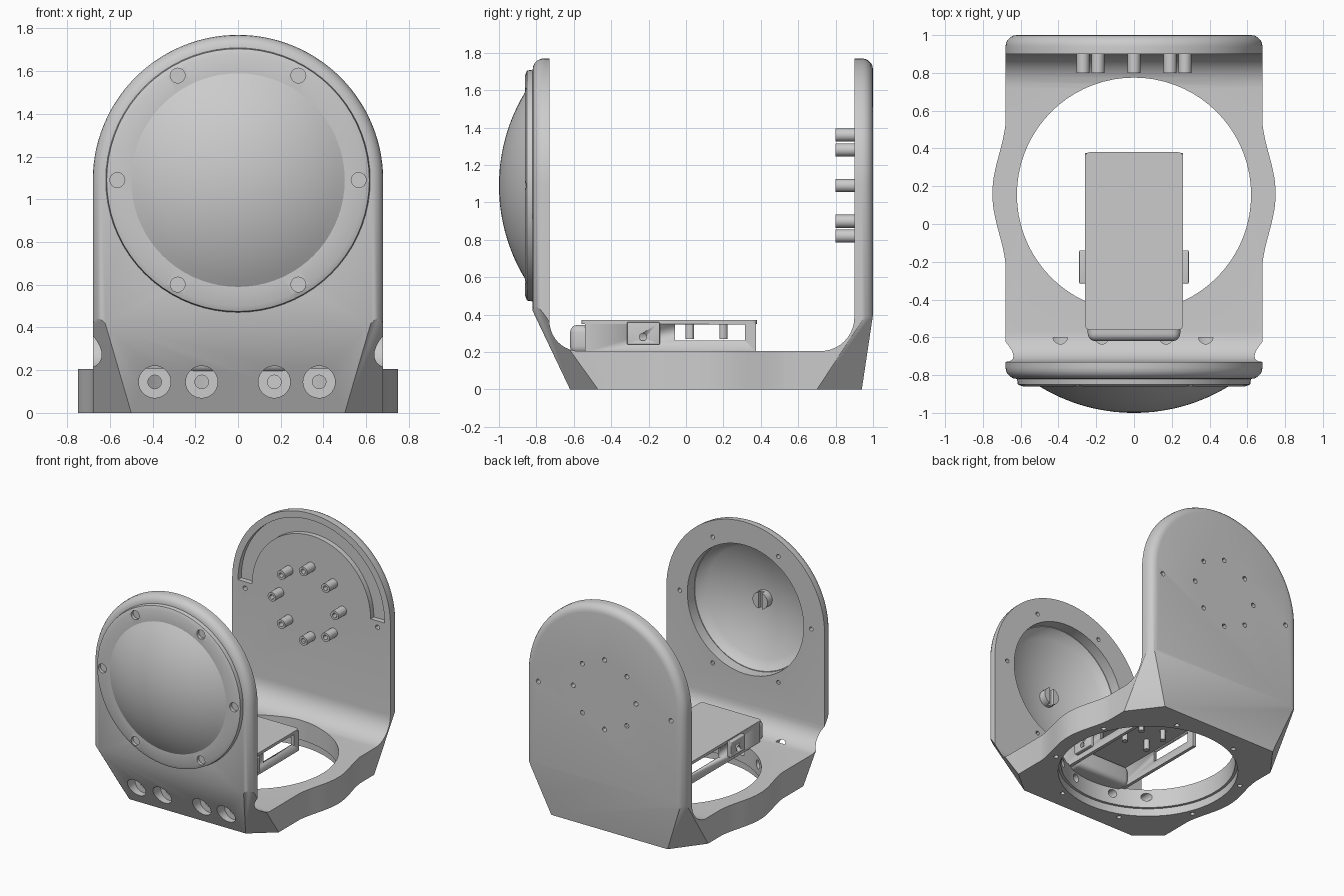
import bpy, bmesh
from math import sin, cos, pi, radians
from mathutils import Vector, Matrix

if "Cube" in bpy.data.objects:
    bpy.data.objects.remove(bpy.data.objects["Cube"])

CZ = 1.09          # height of the disc and pin centres
RY = 0.155         # centre of the round base opening


def finish(name, bm, smooth=True):
    bmesh.ops.recalc_face_normals(bm, faces=bm.faces)
    me = bpy.data.meshes.new(name)
    bm.to_mesh(me)
    bm.free()
    ob = bpy.data.objects.new(name, me)
    bpy.context.collection.objects.link(ob)
    if smooth:
        shade(ob)
    return ob


def activate(ob):
    bpy.ops.object.select_all(action='DESELECT')
    ob.select_set(True)
    bpy.context.view_layer.objects.active = ob


def shade(ob):
    activate(ob)
    bpy.ops.object.shade_smooth_by_angle(angle=radians(30))


def prism_bm(pts, axis, a, b):
    """Extrude a 2D outline along x, y or z from a to b."""
    place = {'x': lambda p, t: (t, p[0], p[1]),
             'y': lambda p, t: (p[0], t, p[1]),
             'z': lambda p, t: (p[0], p[1], t)}[axis]
    bm = bmesh.new()
    lo = [bm.verts.new(place(p, a)) for p in pts]
    hi = [bm.verts.new(place(p, b)) for p in pts]
    bm.faces.new(lo)
    bm.faces.new(hi[::-1])
    n = len(pts)
    for i in range(n):
        j = (i + 1) % n
        bm.faces.new((lo[i], hi[i], hi[j], lo[j]))
    bmesh.ops.recalc_face_normals(bm, faces=bm.faces)
    return bm


def arc(cx, cy, r, a0, a1, n):
    return [(cx + r * cos(radians(a0 + (a1 - a0) * i / n)),
             cy + r * sin(radians(a0 + (a1 - a0) * i / n))) for i in range(n + 1)]


def cylinders(name, centres, axis, r, a, b, seg=20):
    """Several equal cylinders as one object; centres are in the plane across the axis."""
    bm = bmesh.new()
    rot = {'x': Matrix.Rotation(pi / 2, 4, 'Y'), 'y': Matrix.Rotation(pi / 2, 4, 'X'),
           'z': Matrix.Identity(4)}[axis]
    m = (a + b) / 2
    for u, v in centres:
        c = {'x': (m, u, v), 'y': (u, m, v), 'z': (u, v, m)}[axis]
        bmesh.ops.create_cone(bm, cap_ends=True, segments=seg, radius1=r, radius2=r,
                              depth=abs(b - a), matrix=Matrix.Translation(c) @ rot)
    return finish(name, bm)


def box(name, x0, x1, y0, y1, z0, z1, bevel=0):
    bm = prism_bm([(x0, y0), (x1, y0), (x1, y1), (x0, y1)], 'z', z0, z1)
    if bevel:
        bmesh.ops.bevel(bm, geom=list(bm.edges), offset=bevel, segments=4,
                        profile=0.5, affect='EDGES')
    return finish(name, bm)


def boolean(ob, other, op='DIFFERENCE'):
    other.hide_render = True
    activate(ob)
    mod = ob.modifiers.new('bool', 'BOOLEAN')
    mod.operation, mod.solver, mod.object = op, 'EXACT', other
    bpy.ops.object.modifier_apply(modifier=mod.name)
    bpy.data.objects.remove(other)


def slice_off(bm, p, q, r):
    """Cut the convex block with the plane through three points and cap it."""
    p, q, r = Vector(p), Vector(q), Vector(r)
    no = (q - p).cross(r - p).normalized()
    if no.dot(Vector((0, 0, 0.8)) - p) > 0:
        no = -no
    bmesh.ops.bisect_plane(bm, geom=bm.verts[:] + bm.edges[:] + bm.faces[:],
                           plane_co=p, plane_no=no, clear_outer=True)
    bmesh.ops.holes_fill(bm, edges=[e for e in bm.edges if e.is_boundary], sides=0)


def ring(n, r, cx, cy, start=0):
    return [(cx + r * cos(start + 2 * pi * i / n), cy + r * sin(start + 2 * pi * i / n))
            for i in range(n)]


# Bracket: arched block with rounded ends and chamfered lower corners
arch = [(-0.68, 0)] + arc(0, CZ, 0.68, 180, 0, 56) + [(0.68, 0)]
bm = prism_bm(arch, 'y', -0.82, 1.0)
rim = [e for e in bm.edges if abs(e.verts[0].co.y - e.verts[1].co.y) < 1e-5
       and max(v.co.z for v in e.verts) > 0.01]
bmesh.ops.bevel(bm, geom=rim, offset=0.06, segments=5, profile=0.5, affect='EDGES')
slice_off(bm, (0, -0.82, 0.42), (1, -0.82, 0.42), (0, -0.62, 0))
slice_off(bm, (0, 1.0, 0.4), (1, 1.0, 0.4), (0, 0.94, 0))
for s in (-1, 1):
    slice_off(bm, (s * 0.5, -0.62, 0), (s * 0.68, -0.47, 0), (s * 0.68, -0.75, 0.39))
    slice_off(bm, (s * 0.5, 0.94, 0), (s * 0.68, 0.70, 0), (s * 0.68, 0.95, 0.38))
bracket = finish('bracket', bm, False)

# Bulged sides of the base
ys = [-0.26 + 0.84 * i / 28 for i in range(29)]
side = [(0.678 + 0.036 * (1 + cos(pi * (y - 0.16) / 0.42)), y) for y in ys]
bulge = finish('bulge', prism_bm(side + [(-x, y) for x, y in side[::-1]], 'z', 0, 0.22), False)
boolean(bracket, bulge, 'UNION')

# U-shaped inside
inside = ([(-0.73, 2)] + arc(-0.57, 0.365, 0.16, 180, 270, 10)
          + arc(0.72, 0.385, 0.18, 270, 360, 10) + [(0.9, 2)])
boolean(bracket, finish('inside_cut', prism_bm(inside, 'x', -1, 1), False))

# Round base opening with a stepped lower lip and bolt holes
boolean(bracket, cylinders('opening_cut', [(0, RY)], 'z', 0.62, -0.1, 0.5, 72))
boolean(bracket, cylinders('lip_cut', [(0, RY)], 'z', 0.64, -0.1, 0.06, 72))
boolean(bracket, cylinders('bolt_cut', ring(8, 0.685, 0, RY, pi / 8), 'z', 0.018, -0.1, 0.06, 12))

# Front plate window, rim screw holes and lower counterbored holes
rim_screws = ring(6, 0.565, 0, CZ)
boolean(bracket, cylinders('window_cut', [(0, CZ)], 'y', 0.5, -1, -0.6, 72))
boolean(bracket, cylinders('rim_cut', rim_screws, 'y', 0.016, -1, -0.6, 12))
low = [(x, 0.145) for x in (-0.39, -0.17, 0.17, 0.38)]
boolean(bracket, cylinders('bore_cut', low, 'y', 0.075, -1, -0.60, 28))
boolean(bracket, cylinders('through_cut', low, 'y', 0.032, -1, -0.3, 16))

# Back plate arc groove and pin holes
groove = arc(0, CZ, 0.63, 0, 180, 48) + arc(0, CZ, 0.51, 180, 0, 48)
boolean(bracket, finish('groove_cut', prism_bm(groove, 'y', 0.8, 0.94), False))
pin_spots = ring(8, 0.27, 0, CZ)
boolean(bracket, cylinders('pin_hole_cut', pin_spots + [(-0.57, CZ - .05), (0.57, CZ - .05)],
                           'y', 0.018, 0.8, 1.1, 12))
shade(bracket)

# Hollow pins on the back plate
pins = cylinders('back_pins', pin_spots, 'y', 0.035, 0.80, 0.905)
boolean(pins, cylinders('pin_bore', pin_spots, 'y', 0.018, 0.7, 1.1, 12))
shade(pins)

# Domed shell cover on the front, turned about the y axis
R = 0.963
outer = [(r, -1.0 + R - (R * R - r * r) ** 0.5) for r in [0.5 * i / 14 for i in range(15)]]
inner = [(r, y + 0.03) for r, y in outer[-2::-1]]
profile = outer + [(0.59, -0.86), (0.615, -0.85), (0.62, -0.815), (0.495, -0.815)] + inner
bm = bmesh.new()
vs = [bm.verts.new((r, y, CZ)) for r, y in profile]
es = [bm.edges.new((vs[i], vs[i + 1])) for i in range(len(vs) - 1)]
bmesh.ops.spin(bm, geom=vs + es, cent=(0, 0, CZ), axis=(0, 1, 0), angle=2 * pi,
               steps=72, use_merge=True)
bmesh.ops.remove_doubles(bm, verts=bm.verts, dist=1e-4)
dome = finish('dome_cover', bm)
boolean(dome, cylinders('dome_screw_cut', rim_screws, 'y', 0.035, -1, -0.835, 16))
shade(dome)

# Boss in the middle of the dome's inside
boss = cylinders('dome_boss', [(0, CZ)], 'y', 0.065, -0.98, -0.91, 24)
boolean(boss, box('boss_slot', -0.015, 0.015, -0.94, -0.8, CZ - 0.1, CZ + 0.1))
shade(boss)

# Tray: top plate, windowed side walls, clip tabs and rear fillet block
corners = (arc(-0.235, -0.535, 0.025, 180, 270, 4) + arc(0.235, -0.535, 0.025, 270, 360, 4)
           + arc(0.235, 0.355, 0.025, 0, 90, 4) + arc(-0.235, 0.355, 0.025, 90, 180, 4))
finish('tray_top', prism_bm(corners, 'z', 0.35, 0.37))
for s, label in ((-1, 'left'), (1, 'right')):
    x0, x1 = sorted((s * 0.235, s * 0.26))
    wall = box('tray_wall_' + label, x0, x1, -0.54, 0.375, 0.2, 0.355)
    boolean(wall, box('wall_window', x0 - 0.1, x1 + 0.1, -0.06, 0.315, 0.262, 0.348))
    x0, x1 = sorted((s * 0.25, s * 0.29))
    tab = box('tray_tab_' + label, x0, x1, -0.315, -0.14, 0.24, 0.36, 0.006)
    boolean(tab, cylinders('tab_hole', [(-0.23, 0.28)], 'x', 0.02, x0 - 0.1, x1 + 0.1, 14))
box('tray_mount', -0.245, 0.245, -0.62, -0.34, 0.19, 0.345, 0.04)
cylinders('tray_pegs', [(x, y) for x in (-0.1, 0.1) for y in (0.02, 0.2)], 'z', 0.022, 0.27, 0.355, 12)
